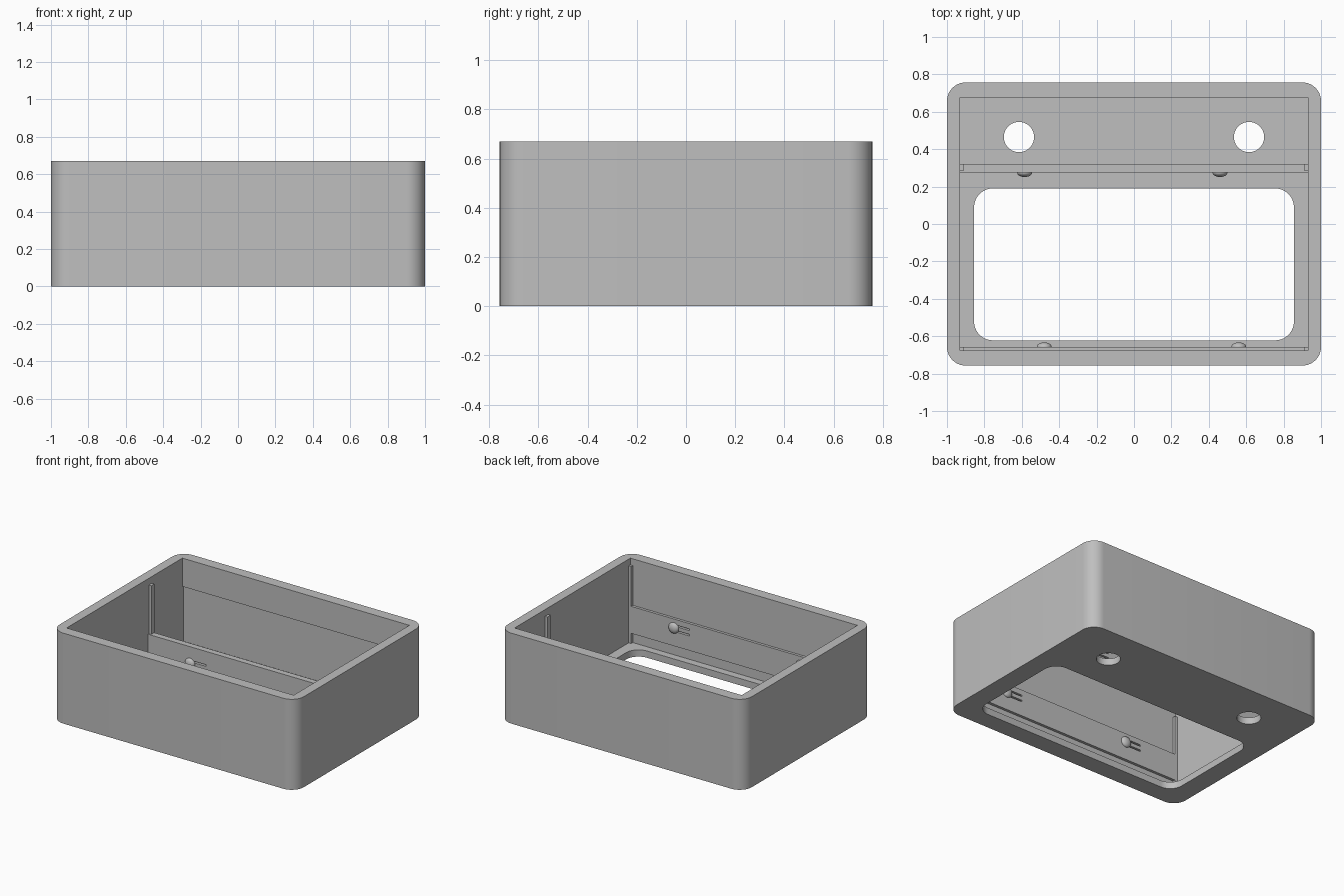
import bpy, bmesh
from math import cos, sin, pi, radians

cube = bpy.data.objects.get("Cube")
if cube:
    bpy.data.objects.remove(cube, do_unlink=True)

grey = bpy.data.materials.new("mid_grey")
grey.use_nodes = True
COLOUR = (0.52, 0.52, 0.52, 1)
grey.diffuse_color = COLOUR
grey.node_tree.nodes["Principled BSDF"].inputs["Base Color"].default_value = COLOUR


def prism(name, outline, z0, z1):
    """Upright solid with the given outline."""
    bm = bmesh.new()
    face = bm.faces.new([bm.verts.new((x, y, z0)) for x, y in outline])
    top = bmesh.ops.extrude_face_region(bm, geom=[face])["geom"]
    bmesh.ops.translate(bm, vec=(0, 0, z1 - z0),
                        verts=[v for v in top if isinstance(v, bmesh.types.BMVert)])
    bmesh.ops.recalc_face_normals(bm, faces=bm.faces)
    mesh = bpy.data.meshes.new(name)
    bm.to_mesh(mesh)
    bm.free()
    mesh.materials.append(grey)
    obj = bpy.data.objects.new(name, mesh)
    bpy.context.collection.objects.link(obj)
    return obj


def rounded(x0, x1, y0, y1, r, steps=10):
    corners = [(x1 - r, y1 - r), (x0 + r, y1 - r), (x0 + r, y0 + r), (x1 - r, y0 + r)]
    return [(cx + r * cos((q + i / steps) * pi / 2), cy + r * sin((q + i / steps) * pi / 2))
            for q, (cx, cy) in enumerate(corners) for i in range(steps + 1)]


def circle(cx, cy, r, n=40):
    return [(cx + r * cos(2 * pi * i / n), cy + r * sin(2 * pi * i / n)) for i in range(n)]


def box(name, x0, x1, y0, y1, z0, z1):
    return prism(name, [(x0, y0), (x1, y0), (x1, y1), (x0, y1)], z0, z1)


def activate(obj):
    bpy.ops.object.select_all(action="DESELECT")
    obj.select_set(True)
    bpy.context.view_layer.objects.active = obj


def cut(obj, cutter):
    activate(obj)
    mod = obj.modifiers.new("cut", "BOOLEAN")
    mod.operation, mod.solver, mod.object = "DIFFERENCE", "EXACT", cutter
    bpy.ops.object.modifier_apply(modifier=mod.name)
    bpy.data.objects.remove(cutter, do_unlink=True)


def smooth(obj):
    activate(obj)
    bpy.ops.object.shade_smooth_by_angle(angle=radians(30))


IN_X, IN_Y, FLOOR, HEIGHT = 0.93, 0.677, 0.05, 0.67

# Open case with rounded corners, square cavity and recessed rear wall
case = prism("case", rounded(-1, 1, -0.757, 0.757, 0.1), 0, HEIGHT)
cut(case, box("cavity", -IN_X, IN_X, -IN_Y, IN_Y, FLOOR, 1))
cut(case, box("rear_recess", -IN_X, IN_X, 0.6, 0.69, FLOOR, 0.46))

# Floor openings
cut(case, prism("window", rounded(-0.855, 0.855, -0.622, 0.19, 0.1), -0.1, 0.2))
for x in (-0.615, 0.615):
    cut(case, prism("round_hole", circle(x, 0.465, 0.081), -0.1, 0.2))
smooth(case)

# Low divider and front rail
divider = box("divider", -IN_X - 0.01, IN_X + 0.01, 0.275, 0.32, FLOOR - 0.01, 0.26)
rail = box("front_rail", -IN_X - 0.01, IN_X + 0.01, -IN_Y - 0.01, -0.657, 0.126, 0.326)

# Retaining bumps, each beside a pair of thin slots
for panel, y, z, side, places in ((divider, 0.275, 0.135, 1, (-0.585, 0.46)),
                                  (rail, -0.657, 0.26, -1, (-0.48, 0.56))):
    for x in places:
        ends = sorted((x + side * 0.03, x + side * 0.13))
        for dz in (-0.02, 0.02):
            cut(panel, box("slot", *ends, y - 0.06 if side < 0 else y - 0.02,
                           y + 0.06, z + dz - 0.006, z + dz + 0.006))
        bpy.ops.mesh.primitive_uv_sphere_add(segments=24, ring_count=12, radius=0.04,
                                             location=(x, y, z))
        bump = bpy.context.object
        bump.name = "retaining_bump"
        bump.scale.y = 0.6
        bump.data.materials.append(grey)
        smooth(bump)

# Upright guide ribs on the side walls
for s in (-1, 1):
    x0, x1 = sorted((s * 0.91, s * (IN_X + 0.01)))
    box("divider_rib", x0, x1, 0.285, 0.32, FLOOR - 0.01, 0.62)
    box("front_rib", x0, x1, -IN_Y - 0.01, -0.657, FLOOR - 0.01, 0.62)
